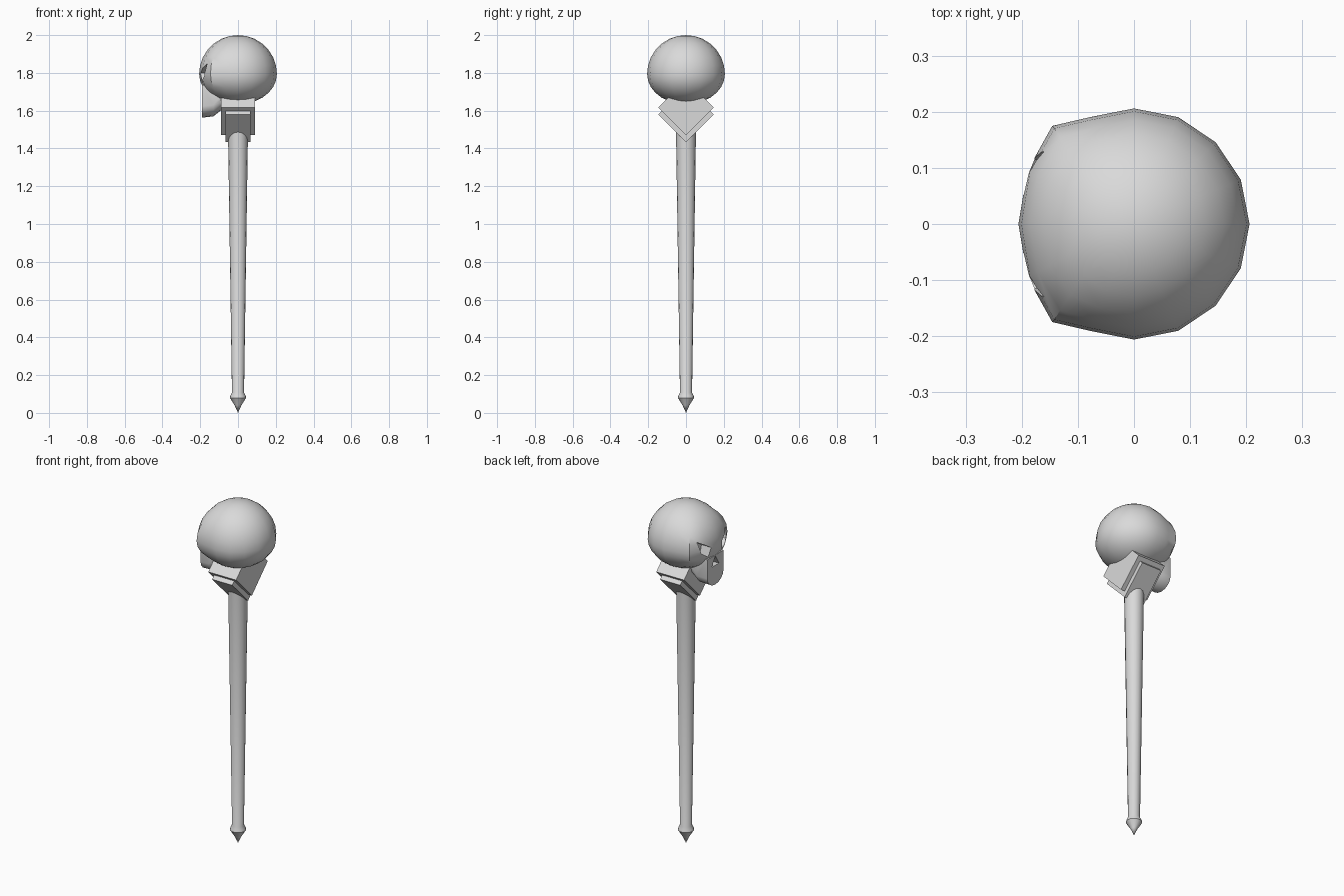
import bpy
import bmesh
import math
from mathutils import Matrix, Vector

cube = bpy.data.objects.get("Cube")
if cube:
    bpy.data.objects.remove(cube, do_unlink=True)

# One plain grey for the whole walking stick
grey = bpy.data.materials.new("plain_grey")
grey.use_nodes = True
colour = (0.7, 0.7, 0.7, 1)
grey.diffuse_color = colour
grey.node_tree.nodes["Principled BSDF"].inputs["Base Color"].default_value = colour


def make(name, bm):
    bmesh.ops.recalc_face_normals(bm, faces=bm.faces[:])
    mesh = bpy.data.meshes.new(name)
    bm.to_mesh(mesh)
    bm.free()
    mesh.materials.append(grey)
    obj = bpy.data.objects.new(name, mesh)
    bpy.context.collection.objects.link(obj)
    return obj


def activate(obj):
    bpy.ops.object.select_all(action="DESELECT")
    obj.select_set(True)
    bpy.context.view_layer.objects.active = obj


def smooth(obj, degrees=35):
    activate(obj)
    bpy.ops.object.shade_smooth_by_angle(angle=math.radians(degrees))


def loft(name, rings):
    """Closed solid through rings with equal point counts."""
    bm = bmesh.new()
    loops = [[bm.verts.new(p) for p in ring] for ring in rings]
    n = len(loops[0])
    for a, b in zip(loops, loops[1:]):
        for i in range(n):
            j = (i + 1) % n
            bm.faces.new((a[i], a[j], b[j], b[i]))
    bm.faces.new(loops[0])
    bm.faces.new(loops[-1])
    return make(name, bm)


def combine(target, tool, operation):
    mod = target.modifiers.new(operation.lower(), "BOOLEAN")
    mod.operation = operation
    mod.solver = "EXACT"
    mod.object = tool
    tool.hide_render = True
    activate(target)
    bpy.ops.object.modifier_apply(modifier=mod.name)
    bpy.data.objects.remove(tool, do_unlink=True)


# Tapered shaft with a flared ferrule and a pointed tip, turned from a profile
profile = [(0, 0), (0.018, 0.04), (0.043, 0.08), (0.041, 0.09),
           (0.032, 0.108), (0.053, 1.5), (0, 1.5)]
bm = bmesh.new()
verts = [bm.verts.new((r, 0, z)) for r, z in profile]
edges = [bm.edges.new(pair) for pair in zip(verts, verts[1:])]
bmesh.ops.spin(bm, geom=verts + edges, axis=(0, 0, 1), cent=(0, 0, 0),
               angle=math.tau, steps=16, use_duplicate=False)
bmesh.ops.remove_doubles(bm, verts=bm.verts[:], dist=0.0005)
smooth(make("shaft", bm))

# Collar: a square block set on edge, with a narrower one showing below it
for name, half_x, z in (("collar_block", 0.09, 1.617),
                        ("collar_lower_plate", 0.065, 1.58)):
    side = 0.146 * math.sqrt(2)
    bm = bmesh.new()
    bmesh.ops.create_cube(bm, size=1)
    bmesh.ops.transform(bm, verts=bm.verts[:], matrix=Matrix.Translation((0, 0, z))
                        @ Matrix.Rotation(math.pi / 4, 4, "X")
                        @ Matrix.Diagonal(Vector((half_x * 2, side, side, 1))))
    make(name, bm)

# Cranium: sphere with broad brows and a flattened underside, facing -x
bm = bmesh.new()
bmesh.ops.create_uvsphere(bm, u_segments=16, v_segments=14, radius=0.206)
for v in bm.verts:
    brow = min(max((-v.co.x - 0.08) / 0.06, 0), 1)
    v.co.y *= 1 + 0.2 * brow
    if v.co.z < 0:
        v.co.z *= 0.78
    v.co.z += 1.794
skull = make("skull", bm)


# Jaw: U-shaped sections lofted from the face to the throat
def jaw_ring(x, width, bottom, top):
    ring = [(x, width, top)]
    for i in range(9):
        a = math.pi * i / 8
        ring.append((x, width * math.cos(a), bottom + 0.06 * (1 - math.sin(a))))
    return ring + [(x, -width, top)]


jaw = loft("jaw", [jaw_ring(-0.19, 0.075, 1.563, 1.735),
                   jaw_ring(-0.13, 0.085, 1.57, 1.735),
                   jaw_ring(-0.08, 0.08, 1.61, 1.735)])
combine(skull, jaw, "UNION")

# Slanted eye sockets and the nose hollow
eye = [(0.13, 1.85), (0.05, 1.80), (0.065, 1.745), (0.115, 1.785)]
nose = [(0, 1.73), (0.033, 1.675), (-0.033, 1.675)]
for shape in (eye, [(-y, z) for y, z in eye], nose):
    cutter = loft("socket_cutter", [[(x, y, z) for y, z in shape]
                                    for x in (-0.3, -0.135)])
    combine(skull, cutter, "DIFFERENCE")
smooth(skull)
